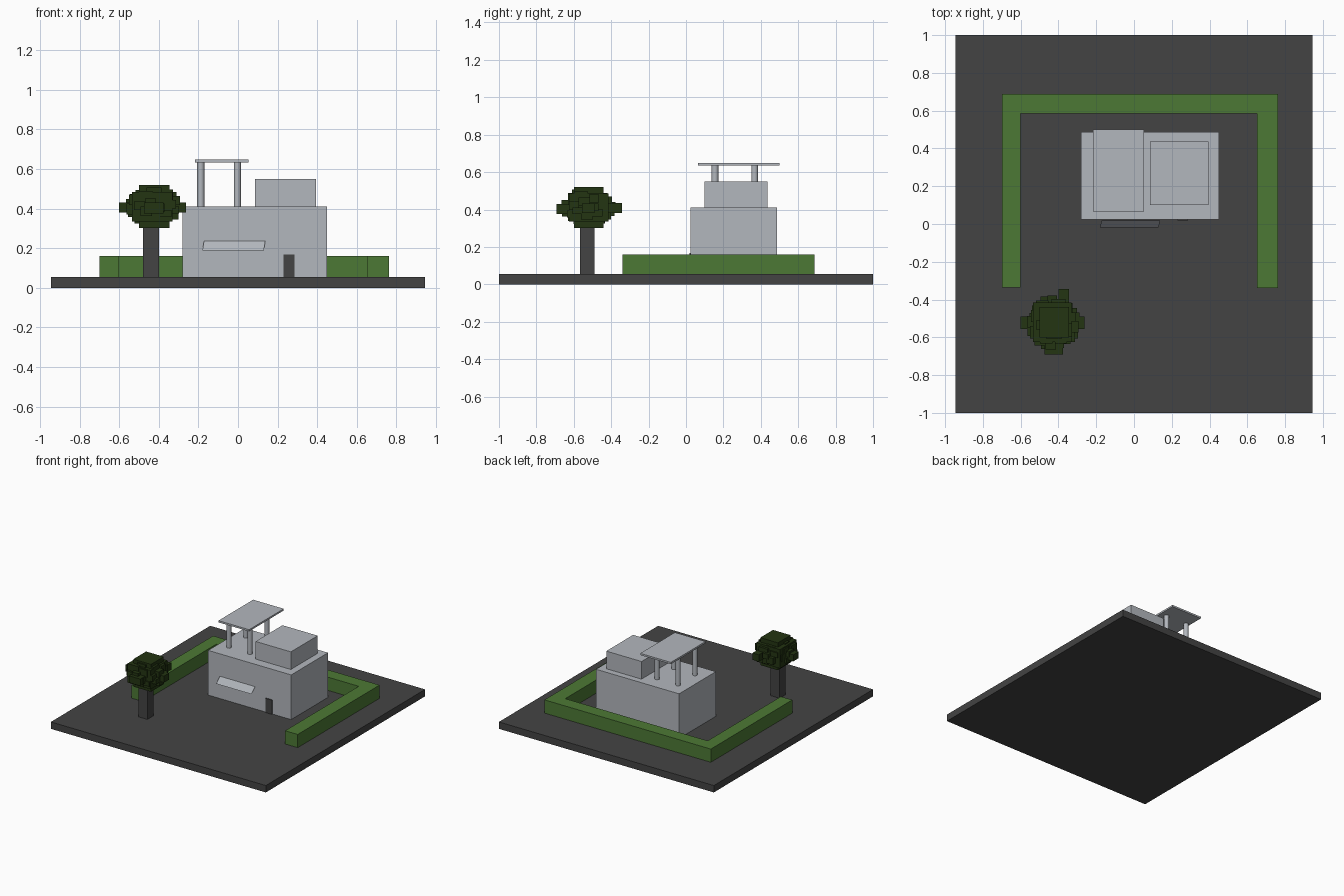
import bpy, bmesh, math, random
from mathutils import Matrix, Vector

if "Cube" in bpy.data.objects:
    bpy.data.objects.remove(bpy.data.objects["Cube"])

random.seed(4)


def material(name, rgb):
    m = bpy.data.materials.new(name)
    m.diffuse_color = (*rgb, 1)
    m.use_nodes = True
    m.node_tree.nodes["Principled BSDF"].inputs["Base Color"].default_value = m.diffuse_color
    return m


GREY = material("light_grey", (0.45, 0.475, 0.51))
DARK = material("dark_grey", (0.057, 0.057, 0.057))
HEDGE = material("hedge_green", (0.073, 0.19, 0.035))
LEAF = material("leaf_green", (0.017, 0.035, 0.006))


def finish(bm, name, mat):
    me = bpy.data.meshes.new(name)
    bm.to_mesh(me)
    bm.free()
    me.materials.append(mat)
    ob = bpy.data.objects.new(name, me)
    bpy.context.collection.objects.link(ob)
    return ob


def add_box(bm, lo, hi):
    lo, hi = Vector(lo), Vector(hi)
    mat = Matrix.Translation((lo + hi) / 2) @ Matrix.Diagonal((*(hi - lo), 1))
    bmesh.ops.create_cube(bm, size=1, matrix=mat)


def box(name, lo, hi, mat):
    bm = bmesh.new()
    add_box(bm, lo, hi)
    return finish(bm, name, mat)


# ground slab
box("ground_slab", (-0.945, -1, 0), (0.945, 1, 0.055), DARK)

# house blocks and door
box("house_lower", (-0.28, 0.025, 0.055), (0.45, 0.487, 0.41), GREY)
box("house_upper", (0.085, 0.10, 0.41), (0.395, 0.437, 0.55), GREY)
box("door", (0.23, 0.018, 0.055), (0.285, 0.026, 0.168), DARK)

# tilted window panel
bm = bmesh.new()
bm.faces.new([bm.verts.new(p) for p in (
    (-0.18, -0.018, 0.188), (0.13, -0.018, 0.188),
    (0.138, 0.018, 0.236), (-0.172, 0.018, 0.236))])
finish(bm, "window_panel", GREY)

# roof canopy on four posts
box("canopy_roof", (-0.217, 0.065, 0.634), (0.052, 0.5, 0.648), GREY)
for x in (-0.188, -0.003):
    for y in (0.155, 0.367):
        bm = bmesh.new()
        bmesh.ops.create_cone(bm, cap_ends=True, segments=16, radius1=0.018,
                              radius2=0.018, depth=0.226,
                              matrix=Matrix.Translation((x, y, 0.522)))
        post = finish(bm, "canopy_post", GREY)
        for p in post.data.polygons:
            p.use_smooth = len(p.vertices) == 4

# U-shaped hedge extruded from its plan
bm = bmesh.new()
plan = [(-0.70, -0.335), (-0.60, -0.335), (-0.60, 0.585), (0.652, 0.585),
        (0.652, -0.34), (0.763, -0.34), (0.763, 0.688), (-0.70, 0.688)]
face = bm.faces.new([bm.verts.new((x, y, 0.055)) for x, y in plan])
ext = bmesh.ops.extrude_face_region(bm, geom=[face], use_keep_orig=True)
bmesh.ops.translate(bm, vec=(0, 0, 0.105),
                    verts=[v for v in ext["geom"] if isinstance(v, bmesh.types.BMVert)])
bmesh.ops.recalc_face_normals(bm, faces=bm.faces)
finish(bm, "hedge", HEDGE)

# tree trunk
box("tree_trunk", (-0.48, -0.567, 0.055), (-0.40, -0.49, 0.36), DARK)

# blocky foliage: core, side blocks and small blocks spread over an ellipsoid
bm = bmesh.new()
add_box(bm, (-0.535, -0.625, 0.335), (-0.33, -0.415, 0.485))
add_box(bm, (-0.50, -0.60, 0.302), (-0.345, -0.44, 0.52))
add_box(bm, (-0.60, -0.557, 0.38), (-0.262, -0.49, 0.432))
add_box(bm, (-0.40, -0.60, 0.38), (-0.345, -0.343, 0.435))
add_box(bm, (-0.475, -0.692, 0.375), (-0.375, -0.45, 0.43))
N = 44
for i in range(N):
    z = 1 - 2 * (i + 0.5) / N
    r, a = math.sqrt(1 - z * z), i * 2.39996
    c = Vector((-0.428 + 0.108 * r * math.cos(a),
                -0.522 + 0.112 * r * math.sin(a), 0.41 + 0.08 * z))
    h = Vector([random.uniform(0.022, 0.04) for _ in range(2)]
               + [random.uniform(0.018, 0.028)])
    add_box(bm, c - h, c + h)
finish(bm, "tree_foliage", LEAF)
